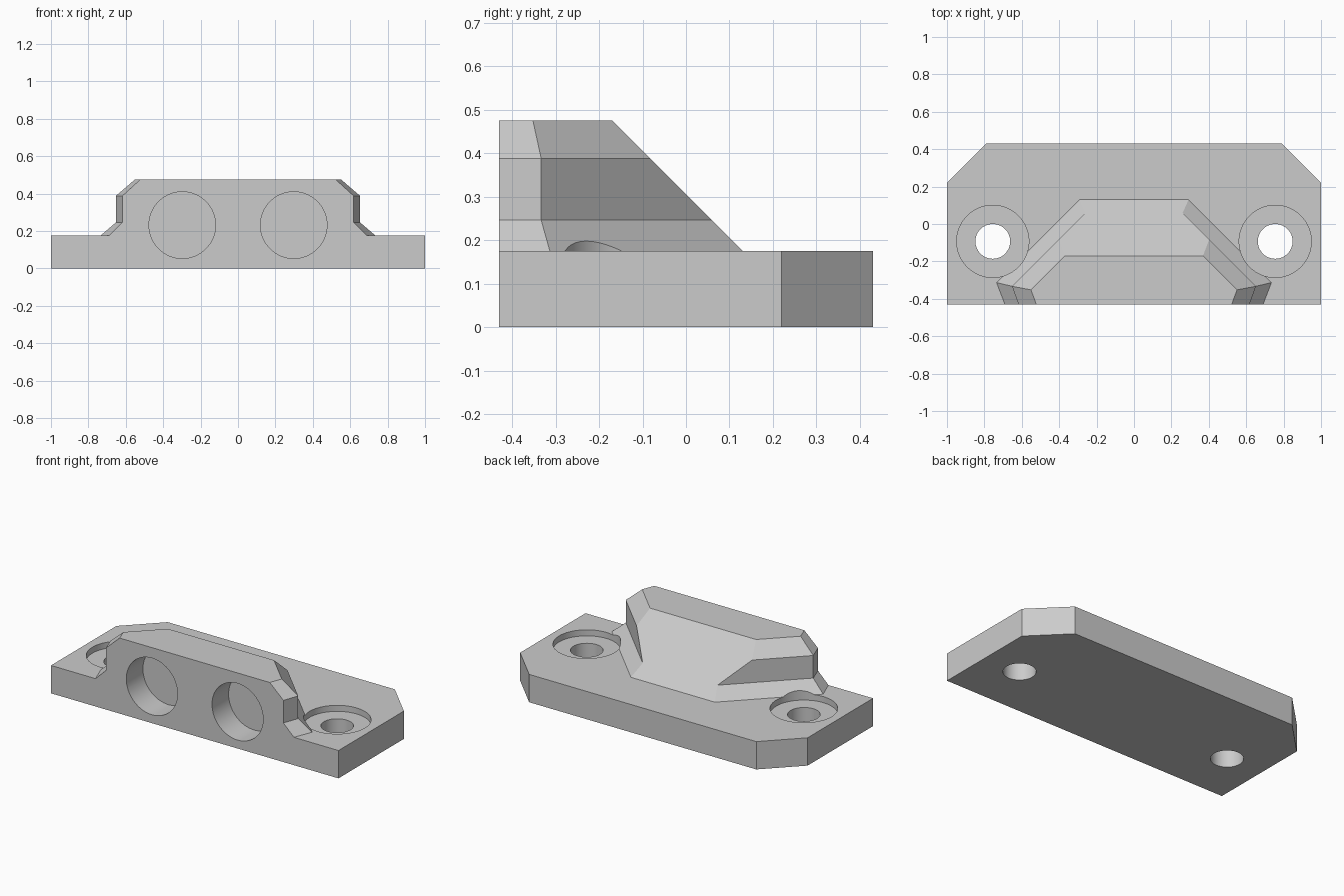
import bpy, bmesh, math
from mathutils import Matrix

cube = bpy.data.objects.get("Cube")
if cube:
    bpy.data.objects.remove(cube, do_unlink=True)

FRONT, BACK = -0.43, 0.43
PLATE_TOP = 0.175

grey = bpy.data.materials.new("plain grey")
grey.use_nodes = True
grey.diffuse_color = (0.6, 0.6, 0.6, 1)
grey.node_tree.nodes["Principled BSDF"].inputs["Base Color"].default_value = (0.6, 0.6, 0.6, 1)


def make_object(name, bm):
    bmesh.ops.recalc_face_normals(bm, faces=bm.faces)
    mesh = bpy.data.meshes.new(name)
    bm.to_mesh(mesh)
    bm.free()
    mesh.materials.append(grey)
    obj = bpy.data.objects.new(name, mesh)
    bpy.context.collection.objects.link(obj)
    return obj


def loft(name, sections):
    """Mirror each half outline (x, y) across x = 0 and skin the levels."""
    bm = bmesh.new()
    rings = []
    for z, half in sections:
        outline = half + [(-x, y) for x, y in reversed(half)]
        rings.append([bm.verts.new((x, y, z)) for x, y in outline])
    for low, high in zip(rings, rings[1:]):
        for i in range(len(low)):
            j = (i + 1) % len(low)
            bm.faces.new((low[i], low[j], high[j], high[i]))
    bm.faces.new(rings[0][::-1])
    bm.faces.new(rings[-1])
    return make_object(name, bm)


def cylinder(name, centre, radius, depth, rotation=Matrix()):
    bm = bmesh.new()
    bmesh.ops.create_cone(bm, cap_ends=True, segments=64, radius1=radius, radius2=radius,
                          depth=depth, matrix=Matrix.Translation(centre) @ rotation)
    return make_object(name, bm)


def combine(target, tool, operation):
    mod = target.modifiers.new(tool.name, "BOOLEAN")
    mod.operation, mod.solver, mod.object = operation, "EXACT", tool
    bpy.context.view_layer.objects.active = target
    bpy.ops.object.modifier_apply(modifier=mod.name)
    bpy.data.objects.remove(tool, do_unlink=True)


# Flat plate with two clipped rear corners
plate = [(1, FRONT), (1, 0.22), (0.79, BACK)]
body = loft("mounting_block", [(0, plate), (PLATE_TOP, plate)])


# Raised housing: chamfered flanks and a 45 degree rear slope
def housing_level(z, front_x, corner_x, corner_y):
    back_y = 0.305 - z
    back_x = corner_x + corner_y - back_y
    return z, [(front_x, FRONT), (corner_x, corner_y), (back_x, back_y)]


housing = loft("housing", [
    housing_level(PLATE_TOP, 0.69, 0.735, -0.313),
    housing_level(0.246, 0.617, 0.652, -0.333),
    housing_level(0.388, 0.617, 0.652, -0.333),
    housing_level(0.475, 0.522, 0.551, -0.352),
])
combine(body, housing, "UNION")

# Paired screw holes with counterbores, and blind bores in the front
for side in (-1, 1):
    x, y = side * 0.755, -0.093
    combine(body, cylinder("screw_hole", (x, y, 0.1), 0.093, 0.6), "DIFFERENCE")
    combine(body, cylinder("counterbore", (x, y, 0.337), 0.193, 0.4), "DIFFERENCE")
    combine(body, cylinder("front_bore", (side * 0.298, FRONT, 0.231), 0.178, 0.33,
                           Matrix.Rotation(math.pi / 2, 4, "X")), "DIFFERENCE")

bpy.ops.object.select_all(action="DESELECT")
body.select_set(True)
bpy.context.view_layer.objects.active = body
bpy.ops.object.shade_smooth_by_angle(angle=math.radians(20))
